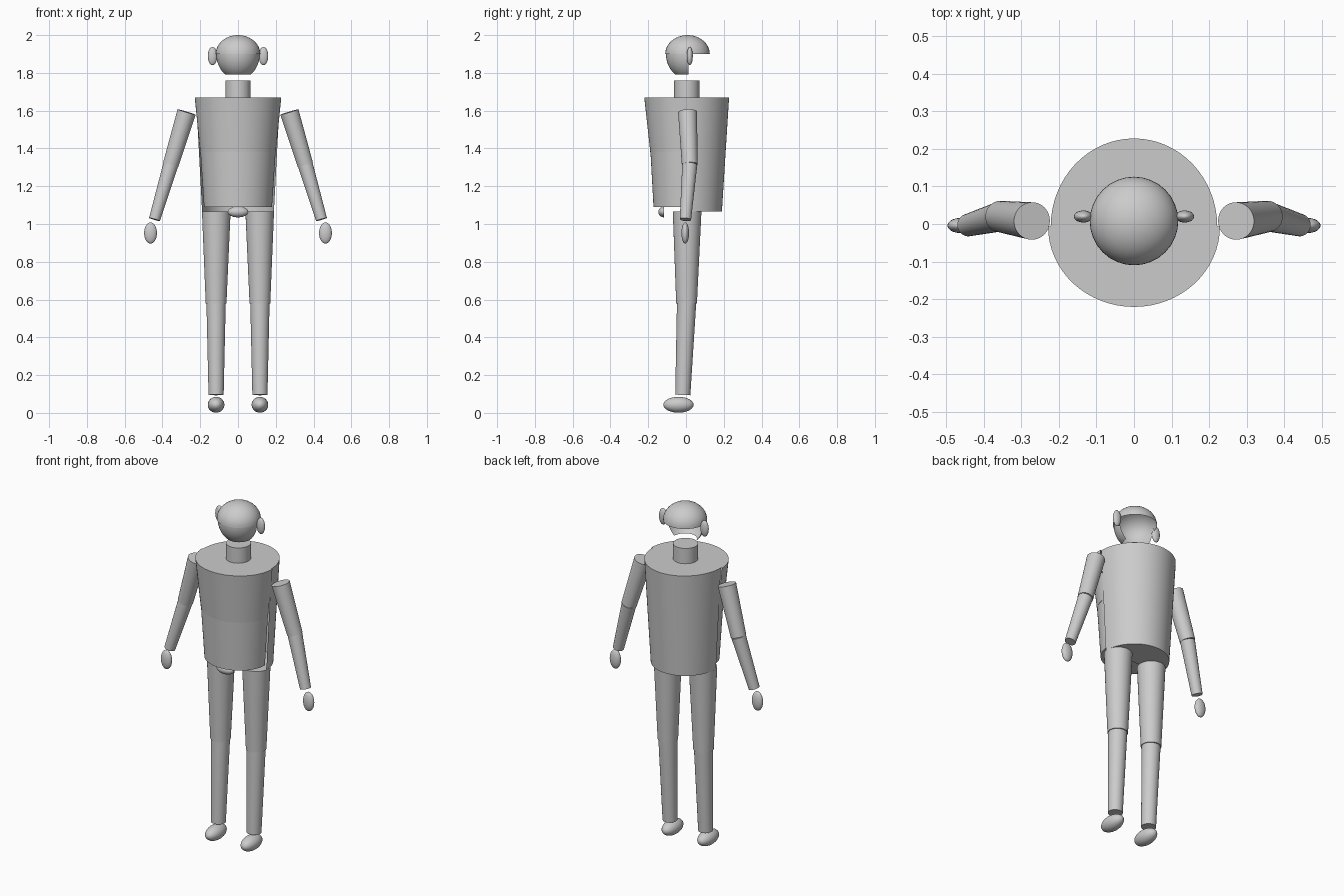
import bpy, bmesh
from math import sin, cos, pi, radians
from mathutils import Vector

if "Cube" in bpy.data.objects:
    bpy.data.objects.remove(bpy.data.objects["Cube"])

SEG = 32


def finish(name, bm):
    bmesh.ops.recalc_face_normals(bm, faces=bm.faces)
    mesh = bpy.data.meshes.new(name)
    bm.to_mesh(mesh)
    bm.free()
    ob = bpy.data.objects.new(name, mesh)
    bpy.context.collection.objects.link(ob)
    bpy.ops.object.select_all(action='DESELECT')
    ob.select_set(True)
    bpy.context.view_layer.objects.active = ob
    bpy.ops.object.shade_smooth_by_angle(angle=radians(40))
    return ob


def loft(name, rings, caps=False):
    """Skin a list of point rings; open rings give an open shell."""
    bm = bmesh.new()
    rows = [[bm.verts.new(p) for p in ring] for ring in rings]
    for a, b in zip(rows, rows[1:]):
        for i in range(len(a) - 1):
            bm.faces.new((a[i], a[i + 1], b[i + 1], b[i]))
    if caps:
        bm.faces.new(rows[0])
        bm.faces.new(rows[-1])
    bmesh.ops.remove_doubles(bm, verts=bm.verts, dist=1e-5)
    return finish(name, bm)


def arc(c, rx, ry, start, end, n=SEG):
    """Horizontal elliptical arc around c, angles in degrees from +x."""
    angs = [radians(start + (end - start) * i / n) for i in range(n + 1)]
    return [(c[0] + rx * cos(a), c[1] + ry * sin(a), c[2]) for a in angs]


def shell(name, c, r, span, lat):
    """Part of an ellipsoid surface between angles span and latitudes lat."""
    n = 12
    lats = [radians(lat[0] + (lat[1] - lat[0]) * i / n) for i in range(n + 1)]
    return loft(name, [arc((c[0], c[1], c[2] + r[2] * sin(t)),
                           r[0] * cos(t), r[1] * cos(t), *span) for t in lats])


def ellipsoid(name, c, r):
    bm = bmesh.new()
    bmesh.ops.create_uvsphere(bm, u_segments=SEG, v_segments=16, radius=1)
    bmesh.ops.scale(bm, vec=r, verts=bm.verts)
    bmesh.ops.translate(bm, vec=c, verts=bm.verts)
    return finish(name, bm)


def limb(name, top, bottom, r_top, r_bottom):
    """Capped tapered cylinder between two points."""
    a, b = Vector(top), Vector(bottom)
    d = a - b
    bm = bmesh.new()
    bmesh.ops.create_cone(bm, cap_ends=True, segments=SEG, radius1=r_bottom,
                          radius2=r_top, depth=d.length)
    m = d.to_track_quat('Z', 'Y').to_matrix().to_4x4()
    m.translation = (a + b) / 2
    bmesh.ops.transform(bm, matrix=m, verts=bm.verts)
    return finish(name, bm)


# Head: open dome over a half-round face shell
shell("head_dome", (0, 0.008, 1.9), (0.118, 0.118, 0.1), (0, 360), (0, 90))
shell("face", (0, 0.014, 1.9), (0.115, 0.12, 0.134), (180, 360), (-55, 0))
limb("neck", (0, 0.004, 1.76), (0, 0.004, 1.67), 0.067, 0.067)


# Torso: front and back half cylinders with end caps
def half(name, top, bottom, span):
    (z1, x1, y1), (z0, x0, y0) = top, bottom
    loft(name, [arc((0, -0.007, z1), x1, y1, *span),
                arc((0, -0.007, z0), x0, y0, *span)], caps=True)


half("chest", (1.67, 0.229, 0.214), (1.38, 0.2, 0.182), (180, 360))
half("abdomen", (1.38, 0.199, 0.181), (1.09, 0.18, 0.165), (180, 360))
half("back", (1.67, 0.222, 0.235), (1.065, 0.19, 0.197), (0, 180))
shell("groin_guard", (0, -0.116, 1.064), (0.055, 0.031, 0.029),
      (180, 360), (-90, 90))

# Paired parts
for s, side in ((-1, "left"), (1, "right")):
    ellipsoid(f"ear_{side}", (s * 0.135, 0.02, 1.889), (0.025, 0.016, 0.048))

    elbow = (s * 0.356, 0.02, 1.315)
    limb(f"upper_arm_{side}", (s * 0.272, 0.008, 1.593), elbow, 0.05, 0.042)
    limb(f"forearm_{side}", elbow, (s * 0.442, -0.003, 1.024), 0.04, 0.03)
    ellipsoid(f"hand_{side}", (s * 0.463, -0.004, 0.952), (0.034, 0.02, 0.056))

    knee = (s * 0.116, 0.003, 0.58)
    limb(f"thigh_{side}", (s * 0.115, 0.006, 1.066), knee, 0.076, 0.055)
    limb(f"shin_{side}", knee, (s * 0.116, -0.017, 0.095), 0.051, 0.04)
    ellipsoid(f"foot_{side}", (s * 0.116, -0.04, 0.043), (0.044, 0.08, 0.042))
